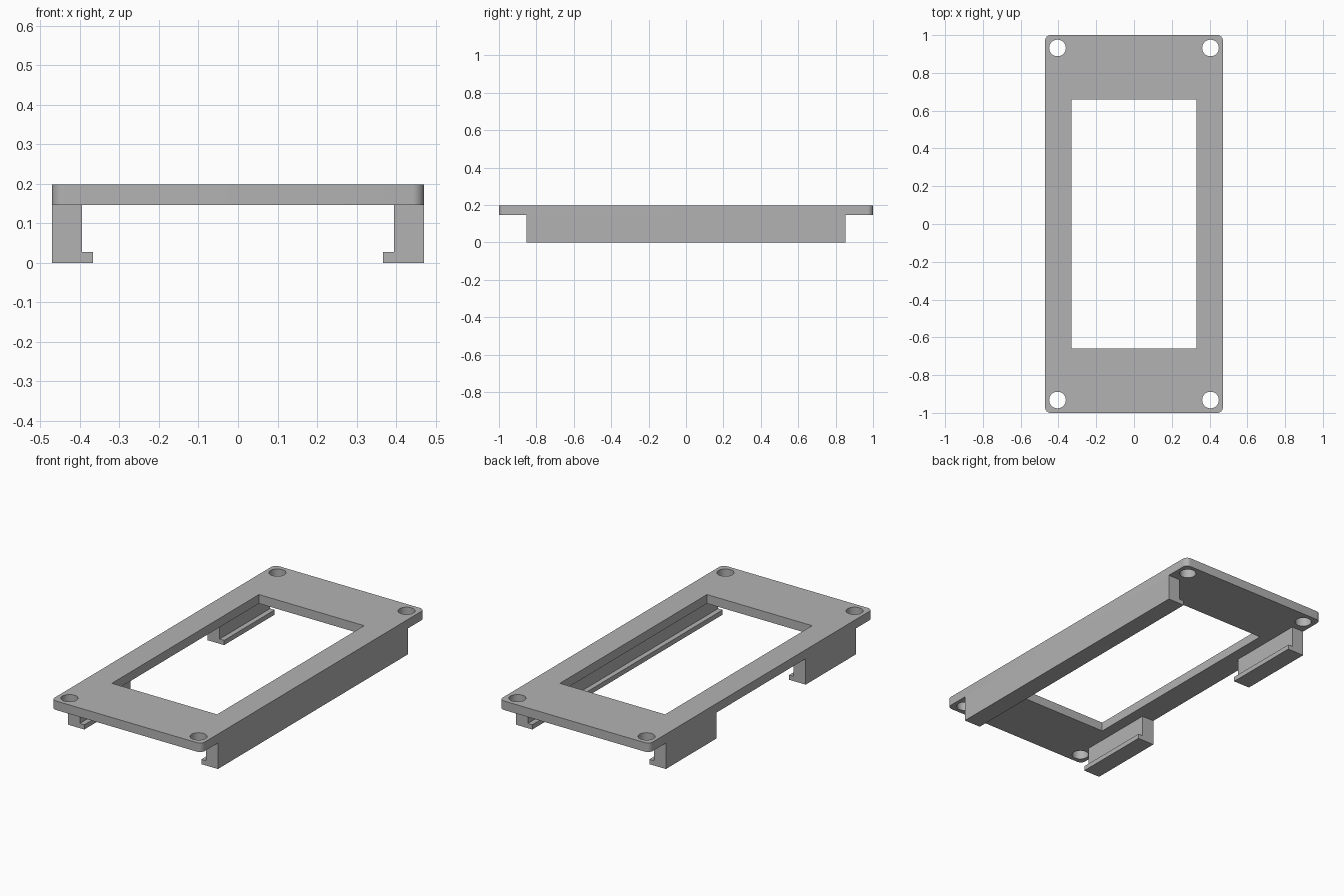
import bpy, bmesh, math

if "Cube" in bpy.data.objects:
    bpy.data.objects.remove(bpy.data.objects["Cube"])

grey = bpy.data.materials.new("plain grey")
grey.diffuse_color = (0.45, 0.45, 0.45, 1)
grey.use_nodes = True
grey.node_tree.nodes["Principled BSDF"].inputs["Base Color"].default_value = grey.diffuse_color

HALF_X, HALF_Y = 0.471, 1.0
PLATE_BOTTOM, PLATE_TOP = 0.147, 0.198


def arc(cx, cy, r, start, end, n):
    """Points along a circular arc, angles in degrees."""
    return [(cx + r * math.cos(math.radians(start + (end - start) * i / n)),
             cy + r * math.sin(math.radians(start + (end - start) * i / n)))
            for i in range(n + 1)]


def finish(obj):
    obj.data.materials.append(grey)
    bpy.ops.object.select_all(action='DESELECT')
    obj.select_set(True)
    bpy.context.view_layer.objects.active = obj
    bpy.ops.object.shade_smooth_by_angle()


def make_plate():
    # Rounded outline, rectangular window and four screw holes as one filled curve
    r = 0.03
    outline = []
    for i, (sx, sy) in enumerate([(1, 1), (-1, 1), (-1, -1), (1, -1)]):
        outline += arc(sx * (HALF_X - r), sy * (HALF_Y - r), r, i * 90, i * 90 + 90, 8)
    window = [(0.33, 0.659), (-0.33, 0.659), (-0.33, -0.659), (0.33, -0.659)]
    holes = [arc(sx * 0.405, sy * 0.932, 0.044, 0, 360, 32)[:-1]
             for sx in (-1, 1) for sy in (-1, 1)]

    curve = bpy.data.curves.new("plate_curve", 'CURVE')
    curve.dimensions = '2D'
    curve.fill_mode = 'BOTH'
    curve.extrude = (PLATE_TOP - PLATE_BOTTOM) / 2
    for points in [outline, window] + holes:
        spline = curve.splines.new('POLY')
        spline.points.add(len(points) - 1)
        for p, (x, y) in zip(spline.points, points):
            p.co = (x, y, 0, 1)
        spline.use_cyclic_u = True
    source = bpy.data.objects.new("plate_source", curve)
    bpy.context.collection.objects.link(source)

    # Turn the curve into a clean, welded mesh
    mesh = bpy.data.meshes.new_from_object(
        source.evaluated_get(bpy.context.evaluated_depsgraph_get()))
    bpy.data.objects.remove(source)
    bm = bmesh.new()
    bm.from_mesh(mesh)
    bmesh.ops.remove_doubles(bm, verts=bm.verts, dist=0.0001)
    bmesh.ops.translate(bm, verts=bm.verts, vec=(0, 0, (PLATE_TOP + PLATE_BOTTOM) / 2))
    bmesh.ops.recalc_face_normals(bm, faces=bm.faces)
    bm.to_mesh(mesh)
    bm.free()
    mesh.materials.clear()
    plate = bpy.data.objects.new("face_plate", mesh)
    bpy.context.collection.objects.link(plate)
    finish(plate)


def make_rail(name, side, y0, y1):
    # L-shaped section with an inward lip, extruded along y
    section = [(HALF_X, 0), (HALF_X, PLATE_BOTTOM), (0.395, PLATE_BOTTOM),
               (0.395, 0.027), (0.367, 0.027), (0.367, 0)]
    bm = bmesh.new()
    face = bm.faces.new([bm.verts.new((side * x, y0, z)) for x, z in section])
    new = bmesh.ops.extrude_face_region(bm, geom=[face])["geom"]
    bmesh.ops.translate(bm, vec=(0, y1 - y0, 0),
                        verts=[v for v in new if isinstance(v, bmesh.types.BMVert)])
    bmesh.ops.recalc_face_normals(bm, faces=bm.faces)
    mesh = bpy.data.meshes.new(name)
    bm.to_mesh(mesh)
    bm.free()
    rail = bpy.data.objects.new(name, mesh)
    bpy.context.collection.objects.link(rail)
    finish(rail)


make_plate()
# One full rail on the right, two short rails with a gap on the left
make_rail("right_rail", 1, -0.853, 0.853)
make_rail("left_front_rail", -1, -0.853, -0.4)
make_rail("left_back_rail", -1, 0.4, 0.853)
